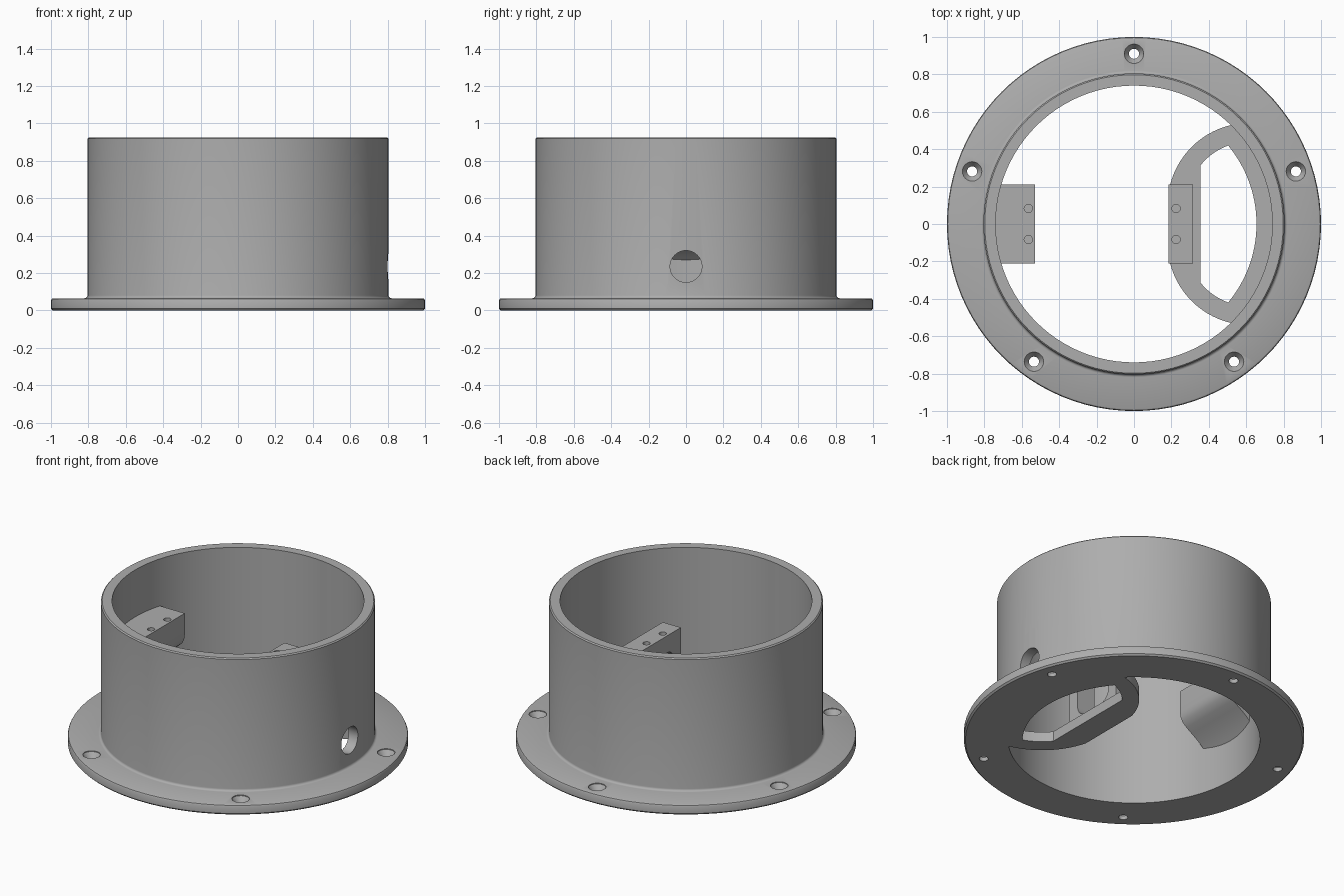
import bpy, bmesh
from math import sin, cos, pi, radians, atan2
from mathutils import Matrix, Vector

default = bpy.data.objects.get("Cube")
if default:
    bpy.data.objects.remove(default, do_unlink=True)

COLOUR = (0.42, 0.42, 0.42, 1)
grey = bpy.data.materials.new("plain grey")
grey.use_nodes = True
grey.diffuse_color = COLOUR
grey.node_tree.nodes["Principled BSDF"].inputs["Base Color"].default_value = COLOUR


def finish(name, bm):
    bmesh.ops.remove_doubles(bm, verts=bm.verts, dist=1e-5)
    bmesh.ops.recalc_face_normals(bm, faces=bm.faces)
    mesh = bpy.data.meshes.new(name)
    bm.to_mesh(mesh)
    bm.free()
    mesh.materials.append(grey)
    obj = bpy.data.objects.new(name, mesh)
    bpy.context.collection.objects.link(obj)
    return obj


def lathe(name, profile, steps, matrix=Matrix()):
    """Spin a closed (radius, height) loop about the z axis."""
    bm = bmesh.new()
    verts = [bm.verts.new((r, 0, z)) for r, z in profile]
    edges = [bm.edges.new((v, verts[i - 1])) for i, v in enumerate(verts)]
    bmesh.ops.spin(bm, geom=verts + edges, cent=(0, 0, 0), axis=(0, 0, 1),
                   angle=2 * pi, steps=steps, use_merge=True)
    bm.transform(matrix)
    return finish(name, bm)


def prism(name, points, axis, low, high):
    """Extrude an outline along x, y or z."""
    place = {"x": lambda a, b: (low, a, b),
             "y": lambda a, b: (a, low, b),
             "z": lambda a, b: (a, b, low)}[axis]
    bm = bmesh.new()
    face = bm.faces.new([bm.verts.new(place(a, b)) for a, b in points])
    moved = bmesh.ops.extrude_face_region(bm, geom=[face])["geom"]
    shift = Vector([(high - low) * (axis == k) for k in "xyz"])
    bmesh.ops.translate(bm, vec=shift,
                        verts=[g for g in moved if isinstance(g, bmesh.types.BMVert)])
    return finish(name, bm)


def arc(cx, cy, r, start, end, n):
    return [(cx + r * cos(start + (end - start) * i / n),
             cy + r * sin(start + (end - start) * i / n)) for i in range(n + 1)]


def cut(obj, cutter):
    mod = obj.modifiers.new("cut", "BOOLEAN")
    mod.operation, mod.solver, mod.object = "DIFFERENCE", "EXACT", cutter
    bpy.context.view_layer.objects.active = obj
    bpy.ops.object.modifier_apply(modifier=mod.name)
    bpy.data.objects.remove(cutter, do_unlink=True)


def drill(obj, x, y, top, radius, depth):
    cut(obj, lathe("drill", [(0, top - depth), (radius, top - depth),
                             (radius, top + 0.05), (0, top + 0.05)], 24,
                   Matrix.Translation((x, y, 0))))


BORE, WALL, FLOOR = 0.74, 0.805, 0.065
TOP = 0.62

# Cylinder wall with its bolt flange, as one turned piece
fillet = arc(WALL + 0.015, FLOOR + 0.015, 0.015, 1.5 * pi, pi, 4)
ring = lathe("flanged_ring", [
    (BORE, 0), (0.99, 0), (1, 0.01), (1, FLOOR - 0.012), (0.996, FLOOR - 0.004),
    (0.988, FLOOR), *fillet, (WALL, 0.918), (WALL - 0.007, 0.925), (BORE, 0.925)], 96)

# Five countersunk bolt holes
for k in range(5):
    a = radians(90 + 72 * k)
    cut(ring, lathe("bolt_cutter", [(0, -0.05), (0.027, -0.05), (0.027, 0.025),
                                    (0.052, 0.06), (0.052, 0.1), (0, 0.1)], 24,
                    Matrix.Translation((0.91 * cos(a), 0.91 * sin(a), 0))))

# Cable hole through the left wall
side = Matrix.Translation((0, 0, 0.235)) @ Matrix.Rotation(pi / 2, 4, "Y")
cut(ring, lathe("cable_cutter", [(0, 0.68), (0.085, 0.68), (0.085, 0.9), (0, 0.9)],
                40, side))

# Floor web: curved shoulders running into the wall, with a matching window
def web_outline(r_shoulder, r_outer, x_front, y_front, x_end, y_end):
    cx, cy = 0.62, 0.1
    upper = arc(cx, cy, r_shoulder, atan2(y_end - cy, x_end - cx),
                atan2(y_front - cy, x_front - cx), 14)
    lower = [(x, -y) for x, y in reversed(upper)]
    end = atan2(upper[0][1], upper[0][0])
    return upper + lower + arc(0, 0, r_outer, -end, end, 30)[1:-1]


web = prism("floor_web", web_outline(0.441, 0.742, 0.188, 0.21, 0.52, 0.53),
            "z", 0, FLOOR)
cut(web, prism("window_cutter", web_outline(0.34, 0.655, 0.36, 0.31, 0.5, 0.43),
               "z", -0.1, 0.2))

# Upright bracket with a rounded opening and two screw holes
upright = prism("upright_bracket", [(0.185, 0.03), (0.315, 0.03), (0.315, TOP),
                                    (0.185, TOP)], "y", -0.212, 0.212)
opening = []
for q, (y, z) in enumerate([(0.07, 0.44), (-0.07, 0.44), (-0.07, 0.17), (0.07, 0.17)]):
    opening += arc(y, z, 0.07, q * pi / 2, (q + 1) * pi / 2, 8)
cut(upright, prism("opening_cutter", opening, "x", 0.1, 0.4))

# Wall bracket with a rounded, sloping underside
wall_bracket = prism("wall_bracket", [
    (-0.76, TOP), (-0.53, TOP), (-0.53, 0.48), (-0.535, 0.45), (-0.55, 0.42),
    (-0.58, 0.393), (-0.62, 0.367), (-0.67, 0.333), (-0.72, 0.29), (-0.76, 0.25)],
    "y", -0.212, 0.212)

for s in (-1, 1):
    drill(upright, 0.225, 0.083 * s, TOP, 0.022, 0.09)
    drill(wall_bracket, -0.565, 0.083 * s, TOP, 0.022, 0.09)

# Smooth the round surfaces, keep the edges sharp
for obj in (ring, web, upright, wall_bracket):
    bpy.ops.object.select_all(action="DESELECT")
    obj.select_set(True)
    bpy.context.view_layer.objects.active = obj
    bpy.ops.object.shade_smooth_by_angle(angle=radians(30))
